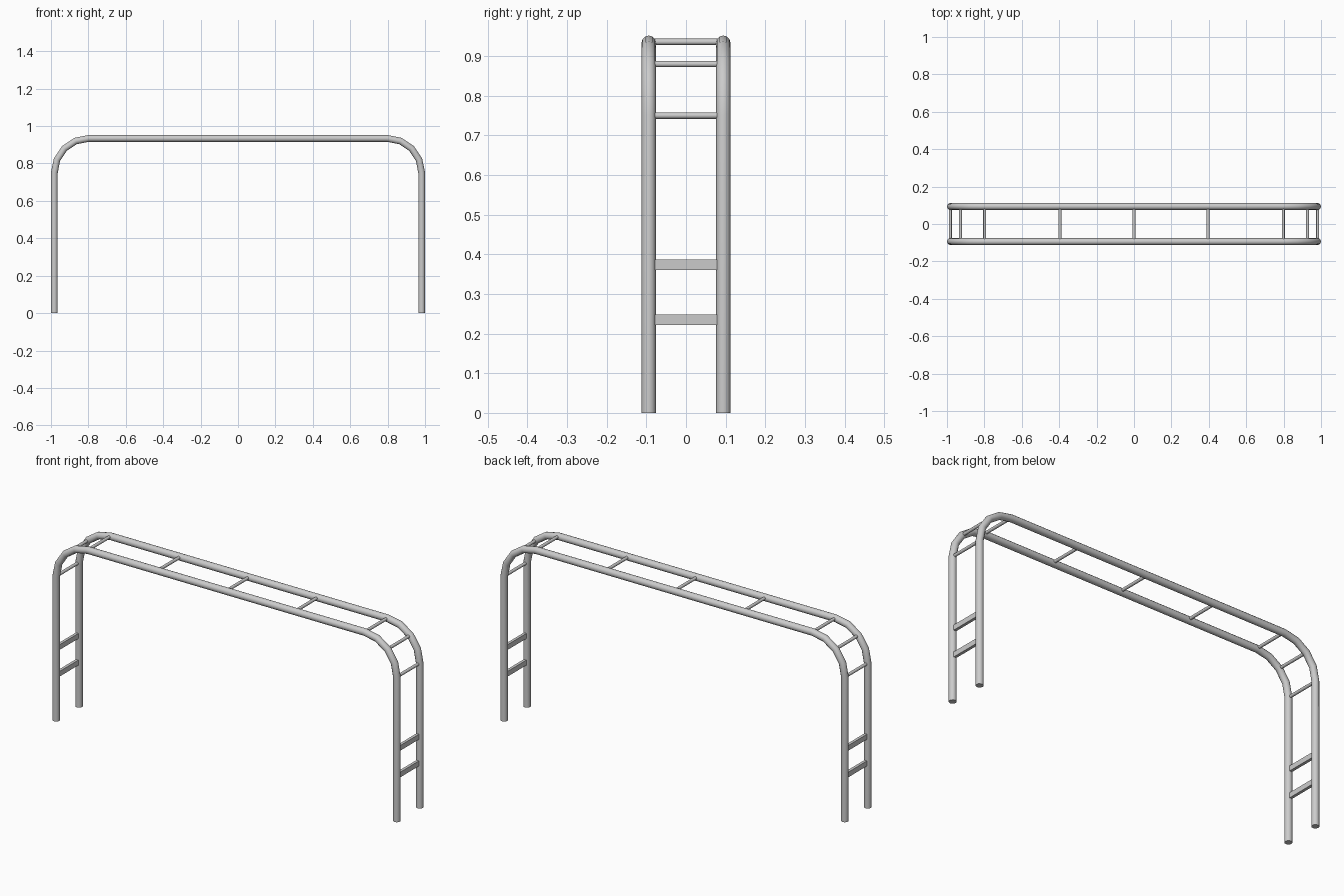
import bpy, math

if "Cube" in bpy.data.objects:
    bpy.data.objects.remove(bpy.data.objects["Cube"])

RAIL_Y, RAIL_R = 0.094, 0.018      # rail spacing and tube radius
X, Z, BEND = 0.982, 0.934, 0.184   # rail centre line extents and corner radius
RUNG_R = 0.008


def smooth(obj):
    bpy.ops.object.select_all(action='DESELECT')
    obj.select_set(True)
    bpy.context.view_layer.objects.active = obj
    bpy.ops.object.shade_smooth_by_angle(angle=math.radians(35))


def bend_point(deg):
    a = math.radians(deg)
    return X - BEND + BEND * math.cos(a), Z - BEND + BEND * math.sin(a)


def rail(name, y):
    right = [(X, 0)] + [bend_point(22.5 * i) for i in range(5)]
    path = right + [(-x, z) for x, z in reversed(right)]
    curve = bpy.data.curves.new(name, 'CURVE')
    curve.dimensions = '3D'
    curve.bevel_depth = RAIL_R
    curve.bevel_resolution = 4
    curve.use_fill_caps = True
    spline = curve.splines.new('POLY')
    spline.points.add(len(path) - 1)
    for p, (x, z) in zip(spline.points, path):
        p.co = (x, y, z, 1)
    obj = bpy.data.objects.new(name, curve)
    bpy.context.collection.objects.link(obj)
    bpy.ops.object.select_all(action='DESELECT')
    obj.select_set(True)
    bpy.context.view_layer.objects.active = obj
    bpy.ops.object.convert(target='MESH')
    smooth(bpy.context.object)


def rung(name, x, z):
    bpy.ops.mesh.primitive_cylinder_add(vertices=12, radius=RUNG_R, depth=2 * RAIL_Y - 0.02,
                                        location=(x, 0, z), rotation=(math.pi / 2, 0, 0))
    bpy.context.object.name = name
    smooth(bpy.context.object)


def step(name, x, z):
    bpy.ops.mesh.primitive_cube_add(size=1, location=(x, 0, z))
    obj = bpy.context.object
    obj.name = name
    obj.scale = (0.015, 2 * RAIL_Y - 0.02, 0.027)


# Two bent side rails
rail("front_rail", -RAIL_Y)
rail("back_rail", RAIL_Y)

# Overhead rungs
for x in (-0.396, 0, 0.396):
    rung("overhead_rung", x, Z + 0.002)

# Corner rungs and flat ladder steps at both ends
for side in (-1, 1):
    for deg in (0, 45, 90):
        x, z = bend_point(deg)
        rung("corner_rung", side * x, z + (0.002 if deg == 90 else 0))
    for z in (0.235, 0.374):
        step("ladder_step", side * X, z)
